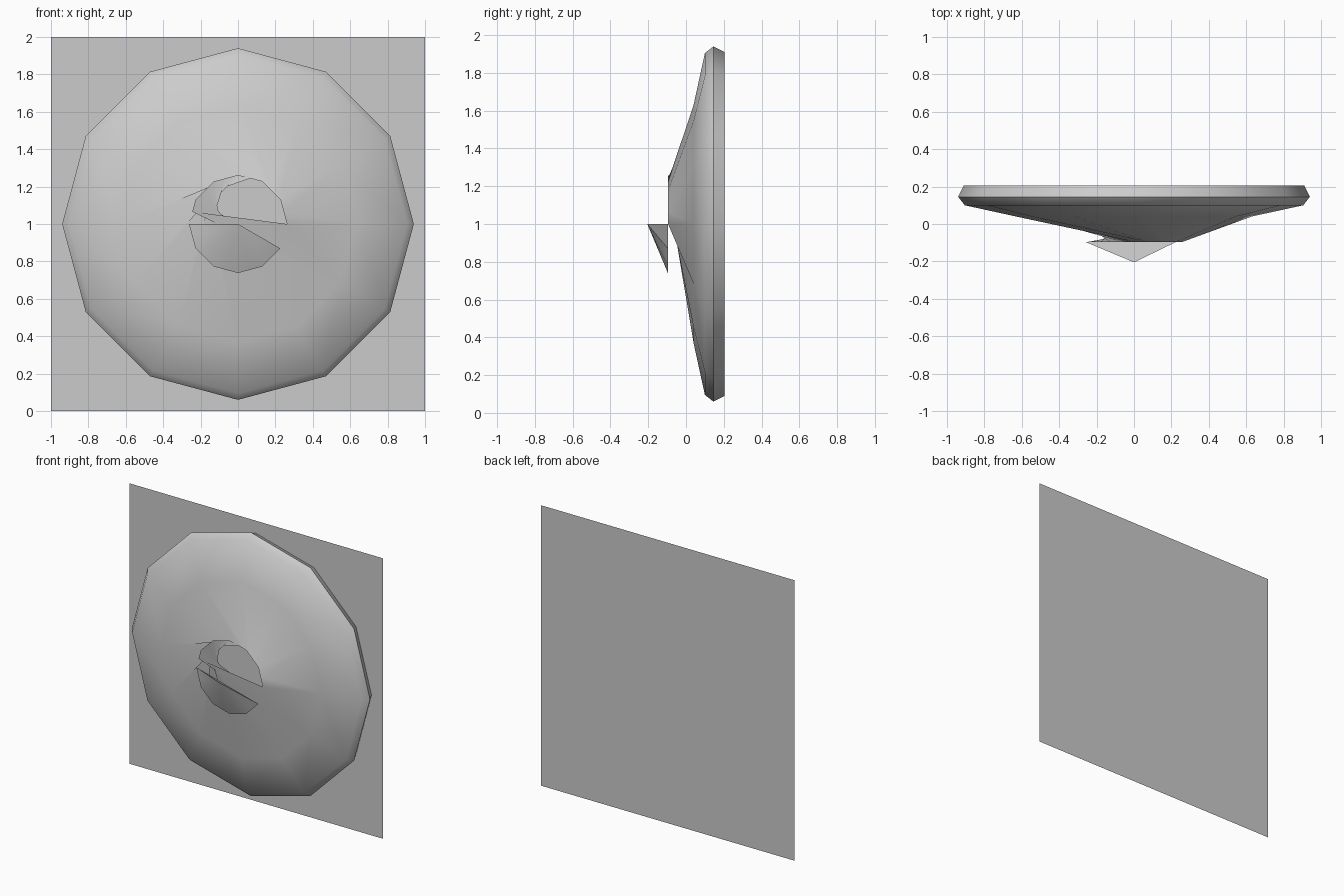
import bpy, bmesh
from math import sin, cos, pi

if "Cube" in bpy.data.objects:
    bpy.data.objects.remove(bpy.data.objects["Cube"])

CZ = 1.0


def make_object(name, bm, angle=None):
    mesh = bpy.data.meshes.new(name)
    bm.to_mesh(mesh)
    bm.free()
    ob = bpy.data.objects.new(name, mesh)
    bpy.context.collection.objects.link(ob)
    if angle:
        bpy.ops.object.select_all(action='DESELECT')
        ob.select_set(True)
        bpy.context.view_layer.objects.active = ob
        bpy.ops.object.shade_smooth_by_angle(angle=angle)
    return ob


def corner(r, y, i):
    # 12-gon corner; half steps land on the middle of an edge
    def p(k):
        a = k * pi / 6
        return r * cos(a), r * sin(a)
    lo = int(i)
    t = i - lo
    (x0, z0), (x1, z1) = p(lo), p(lo + 1)
    return (x0 + (x1 - x0) * t, y, CZ + z0 + (z1 - z0) * t)


# square backing panel
bm = bmesh.new()
bm.faces.new([bm.verts.new((x, 0.205, z)) for x, z in ((-1, 0), (1, 0), (1, 2), (-1, 2))])
make_object("backing_panel", bm)

# twelve-sided dish: outer rings, then a swirl onto the upper half of the hub ring
bm = bmesh.new()
profile = [(0.91, 0.205), (0.94, 0.145), (0.905, 0.10), (0.63, 0.04)]
rings = [[bm.verts.new(corner(r, y, i)) for i in range(12)] for r, y in profile]
rings.append([bm.verts.new(corner(0.262, -0.095, i / 2)) for i in range(12)])
for a, b in zip(rings, rings[1:]):
    for i in range(12):
        j = (i + 1) % 12
        bm.faces.new((a[i], b[i], b[j], a[j]))
make_object("swirled_dish", bm, 0.9)

# half-cone spike on the lower half of the hub, closed across its top
bm = bmesh.new()
tip = bm.verts.new((0, -0.205, CZ))
rim = [bm.verts.new(corner(0.262, -0.095, 6 + i / 2)) for i in range(11)]
for i in range(11):
    bm.faces.new((tip, rim[i], rim[(i + 1) % 11]))
make_object("hub_spike", bm, 0.5)
